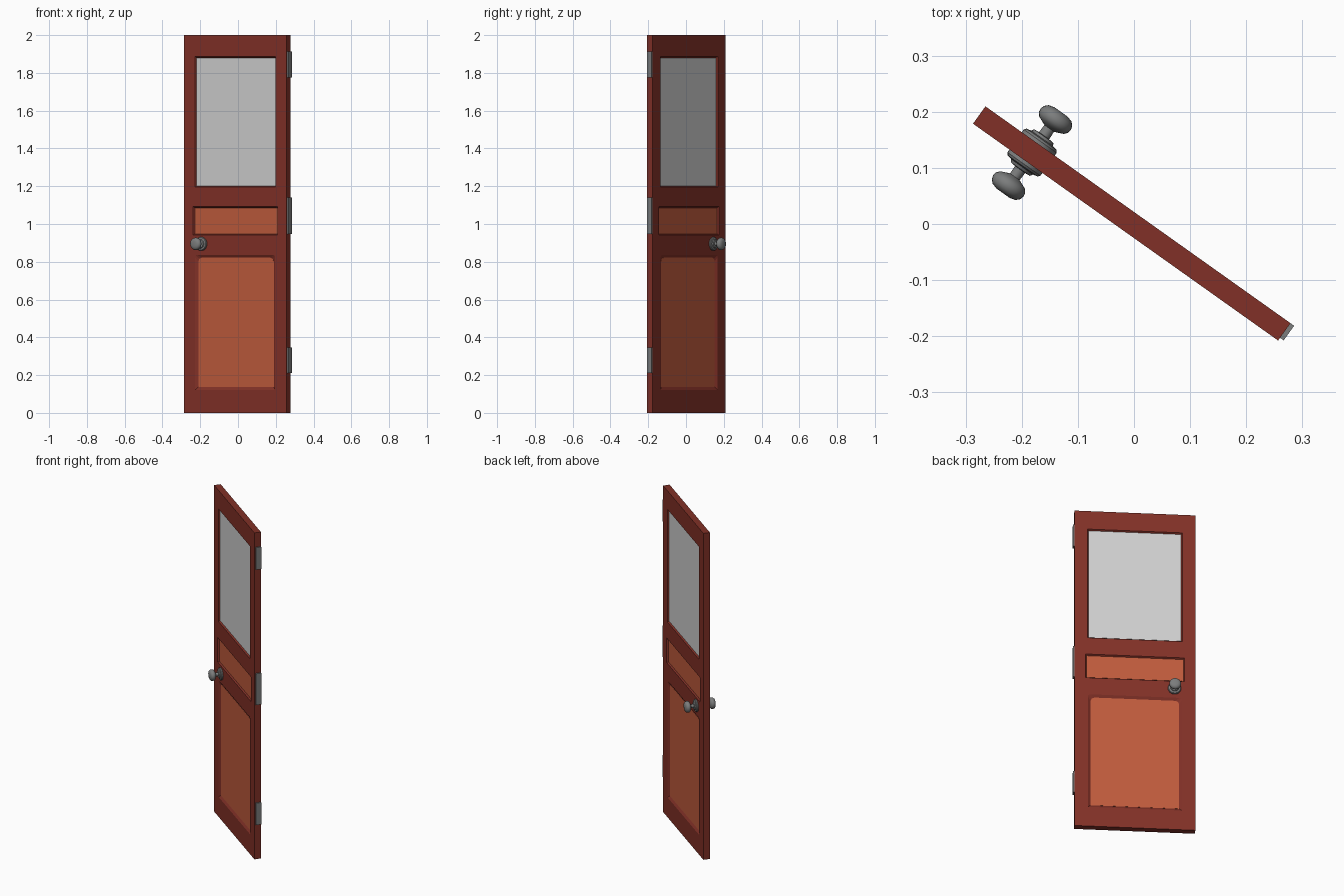
import bpy, bmesh, math
from mathutils import Matrix

if "Cube" in bpy.data.objects:
    bpy.data.objects.remove(bpy.data.objects["Cube"])

# Door is modelled along its own u (width) / v (thickness) axes, then swung open
W, T, H = 0.667, 0.038, 2.0
SWING = Matrix.Translation((-0.004, 0.001, 0)) @ Matrix.Rotation(math.radians(-35.4), 4, 'Z')


def material(name, r, g, b):
    m = bpy.data.materials.new(name)
    m.diffuse_color = (r, g, b, 1)
    m.use_nodes = True
    m.node_tree.nodes["Principled BSDF"].inputs["Base Color"].default_value = m.diffuse_color
    return m


wood = material("dark red wood", 0.22, 0.030, 0.020)
panel_wood = material("orange wood", 0.52, 0.105, 0.046)
glass = material("frosted glass", 0.62, 0.62, 0.62)
metal = material("grey metal", 0.20, 0.205, 0.205)


def make(name, bm, mat):
    bmesh.ops.recalc_face_normals(bm, faces=bm.faces)
    me = bpy.data.meshes.new(name)
    bm.to_mesh(me)
    bm.free()
    me.materials.append(mat)
    ob = bpy.data.objects.new(name, me)
    ob.matrix_world = SWING
    bpy.context.collection.objects.link(ob)
    return ob


def prism(name, a, va, b, vb, mat):
    """Solid between outline a at depth va and outline b at depth vb."""
    bm = bmesh.new()
    ra = [bm.verts.new((u, va, z)) for u, z in a]
    rb = [bm.verts.new((u, vb, z)) for u, z in b]
    bm.faces.new(ra)
    bm.faces.new(rb[::-1])
    n = len(ra)
    for i in range(n):
        j = (i + 1) % n
        bm.faces.new((ra[i], ra[j], rb[j], rb[i]))
    return make(name, bm, mat)


def outline(hw, z0, z1, cut=0.0):
    """Rectangle, optionally with clipped upper corners."""
    if not cut:
        return [(-hw, z0), (hw, z0), (hw, z1), (-hw, z1)]
    return [(-hw, z0), (hw, z0), (hw, z1 - cut), (hw - cut * .3, z1 - cut * .3),
            (hw - cut, z1), (-hw + cut, z1), (-hw + cut * .3, z1 - cut * .3), (-hw, z1 - cut)]


def select_only(ob):
    bpy.ops.object.select_all(action='DESELECT')
    ob.select_set(True)
    bpy.context.view_layer.objects.active = ob


# Door slab
rect = outline(W / 2, 0, H)
door = prism("door_slab", rect, -T / 2, rect, T / 2, wood)

# Recesses with sloped moulding: name, half width, z0, z1, slope, depth, corner, material
RECESSES = [
    ("window_glass", 0.262, 1.196, 1.886, 0.006, 0.009, 0.0, glass),
    ("middle_panel", 0.274, 0.942, 1.092, 0.006, 0.009, 0.0, panel_wood),
    ("lower_panel", 0.260, 0.122, 0.837, 0.015, 0.009, 0.022, panel_wood),
]
for name, hw, z0, z1, s, d, cut, mat in RECESSES:
    for side, label in ((-1, "front"), (1, "back")):
        e = 0.005  # cutter reaches past the face, following the slope
        k = s * e / d
        inner = outline(hw - s, z0 + s, z1 - s, cut)
        outer = outline(hw + k, z0 - k, z1 + k, cut * 0.35)
        cutter = prism("recess_cutter", inner, side * (T / 2 - d), outer, side * (T / 2 + e), wood)
        cutter.hide_render = True
        bpy.context.view_layer.update()
        mod = door.modifiers.new("recess", 'BOOLEAN')
        mod.operation = 'DIFFERENCE'
        mod.solver = 'EXACT'
        mod.object = cutter
        select_only(door)
        bpy.ops.object.modifier_apply(modifier=mod.name)
        bpy.data.objects.remove(cutter)
        # thin coloured plate on the recess floor
        prism(f"{name}_{label}", inner, side * (T / 2 - d - 0.002),
              inner, side * (T / 2 - d + 0.001), mat)

# Hinge leaves on the hinge edge
for i, (z0, z1) in enumerate(((0.212, 0.346), (0.947, 1.139), (1.776, 1.912))):
    bm = bmesh.new()
    bmesh.ops.create_cube(bm, size=1, matrix=Matrix.Translation((W / 2 + 0.003, 0.003, (z0 + z1) / 2))
                          @ Matrix.Diagonal((0.010, 0.032, z1 - z0, 1)))
    make(f"hinge_{i + 1}", bm, metal)

# Door knobs with rosettes: lathed profile of (radius, height above face)
PROFILE = [(0.036, -0.001), (0.036, 0.006), (0.033, 0.010), (0.024, 0.012), (0.021, 0.017),
           (0.011, 0.018), (0.0105, 0.034), (0.018, 0.037), (0.027, 0.041), (0.032, 0.047),
           (0.033, 0.054), (0.031, 0.061), (0.025, 0.067), (0.014, 0.070)]
SEG = 24
for side, label in ((-1, "front"), (1, "back")):
    bm = bmesh.new()
    rings = [[bm.verts.new((-0.218 + r * math.cos(2 * math.pi * k / SEG), side * (T / 2 + h),
                            0.895 + r * math.sin(2 * math.pi * k / SEG))) for k in range(SEG)]
             for r, h in PROFILE]
    for a, b in zip(rings, rings[1:]):
        for k in range(SEG):
            j = (k + 1) % SEG
            bm.faces.new((a[k], a[j], b[j], b[k]))
    bm.faces.new(rings[0])
    bm.faces.new(rings[-1])
    knob = make(f"door_knob_{label}", bm, metal)
    select_only(knob)
    bpy.ops.object.shade_smooth_by_angle(angle=math.radians(35))
